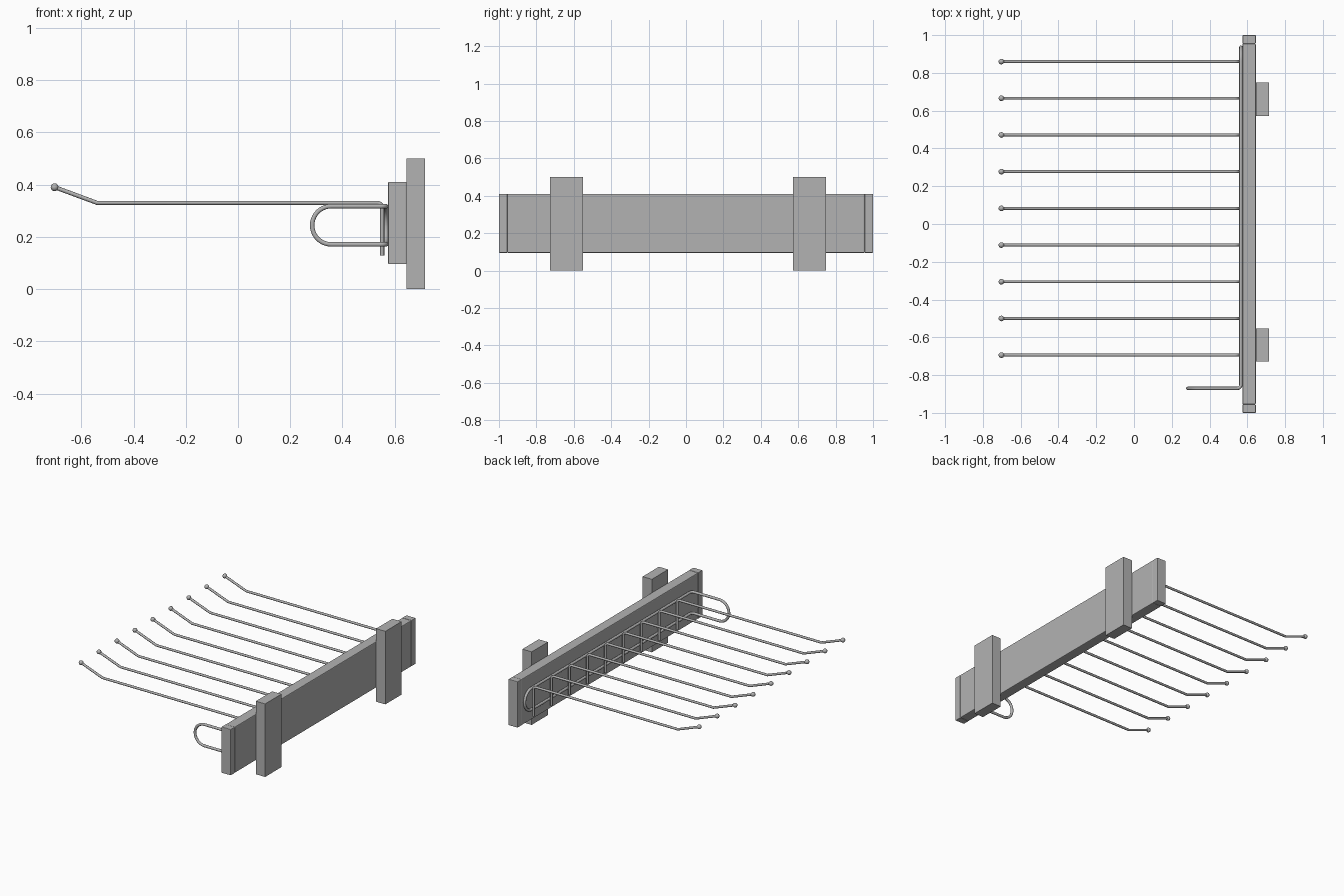
import bpy
import math
from mathutils import Vector

if "Cube" in bpy.data.objects:
    bpy.data.objects.remove(bpy.data.objects["Cube"])

GREY = (0.45, 0.45, 0.45, 1)
metal = bpy.data.materials.new("grey_metal")
metal.use_nodes = True
metal.diffuse_color = GREY
metal.node_tree.nodes["Principled BSDF"].inputs["Base Color"].default_value = GREY


def box(name, low, high, bevel=0.0):
    low, high = Vector(low), Vector(high)
    bpy.ops.mesh.primitive_cube_add(size=1, location=(low + high) / 2)
    ob = bpy.context.object
    ob.name = name
    ob.scale = high - low
    bpy.ops.object.transform_apply(location=False, rotation=False, scale=True)
    ob.data.materials.append(metal)
    if bevel:
        mod = ob.modifiers.new("edge_bevel", "BEVEL")
        mod.width = bevel
        mod.segments = 2
    return ob


def fillet(before, corner, after, radius, steps=10):
    """Round a right-angled corner of a path."""
    if radius == 0:
        return [corner]
    a, b = (before - corner).normalized(), (after - corner).normalized()
    angles = [math.pi / 2 * i / steps for i in range(steps + 1)]
    return [corner + radius * (a * (1 - math.sin(t)) + b * (1 - math.cos(t)))
            for t in angles]


def rod(name, corners, radius, closed=False):
    """Round rod along corners given as (point, fillet radius)."""
    pts = [Vector(p) for p, r in corners]
    path = []
    for i, (p, r) in enumerate(corners):
        path += fillet(pts[i - 1], pts[i], pts[(i + 1) % len(pts)], r)
    curve = bpy.data.curves.new(name, "CURVE")
    curve.dimensions = "3D"
    curve.bevel_depth = radius
    curve.bevel_resolution = 3
    curve.use_fill_caps = True
    spline = curve.splines.new("POLY")
    spline.points.add(len(path) - 1)
    for point, p in zip(spline.points, path):
        point.co = (*p, 1)
    spline.use_cyclic_u = closed
    curve.materials.append(metal)
    ob = bpy.data.objects.new(name, curve)
    bpy.context.collection.objects.link(ob)
    bpy.ops.object.select_all(action="DESELECT")
    ob.select_set(True)
    bpy.context.view_layer.objects.active = ob
    bpy.ops.object.convert(target="MESH")
    bpy.ops.object.shade_smooth_by_angle(angle=math.radians(50))
    return bpy.context.object


# Long rail with an end cap on each end
X0, X1, Z0, Z1, CAP = 0.575, 0.645, 0.095, 0.41, 0.955
box("rail", (X0, -CAP, Z0), (X1, CAP, Z1), 0.005)
box("front_end_cap", (X0, -1, Z0), (X1, -CAP, Z1), 0.003)
box("back_end_cap", (X0, CAP, Z0), (X1, 1, Z1), 0.003)

# Wall mounting blocks
for name, y in (("front_mount", -0.64), ("back_mount", 0.66)):
    box(name, (X1, y - 0.088, 0), (0.715, y + 0.088, 0.5))

# Closed wire frame: flat loop along the rail, bent out into a handle
x_in, x_out, y_bend, y_end, top, low = 0.566, 0.284, -0.87, 0.936, 0.317, 0.171
r_end, r_bend = 0.0725, 0.02
rod("wire_frame", [
    ((x_out, y_bend, top), r_end),
    ((x_in, y_bend, top), r_bend),
    ((x_in, y_end, top), r_end),
    ((x_in, y_end, low), r_end),
    ((x_in, y_bend, low), r_bend),
    ((x_out, y_bend, low), r_end),
], 0.009, closed=True)

# Row of hanger prongs with ball tips
for i in range(9):
    y = 0.86 - i * 0.1943
    tip = (-0.702, y, 0.39)
    rod(f"prong_{i + 1}", [
        ((0.552, y, 0.128), 0),
        ((0.552, y, 0.33), 0.02),
        ((-0.54, y, 0.33), 0),
        (tip, 0),
    ], 0.008)
    bpy.ops.mesh.primitive_uv_sphere_add(segments=16, ring_count=10,
                                         radius=0.015, location=tip)
    ball = bpy.context.object
    ball.name = f"prong_tip_{i + 1}"
    ball.data.materials.append(metal)
    bpy.ops.object.shade_smooth()
